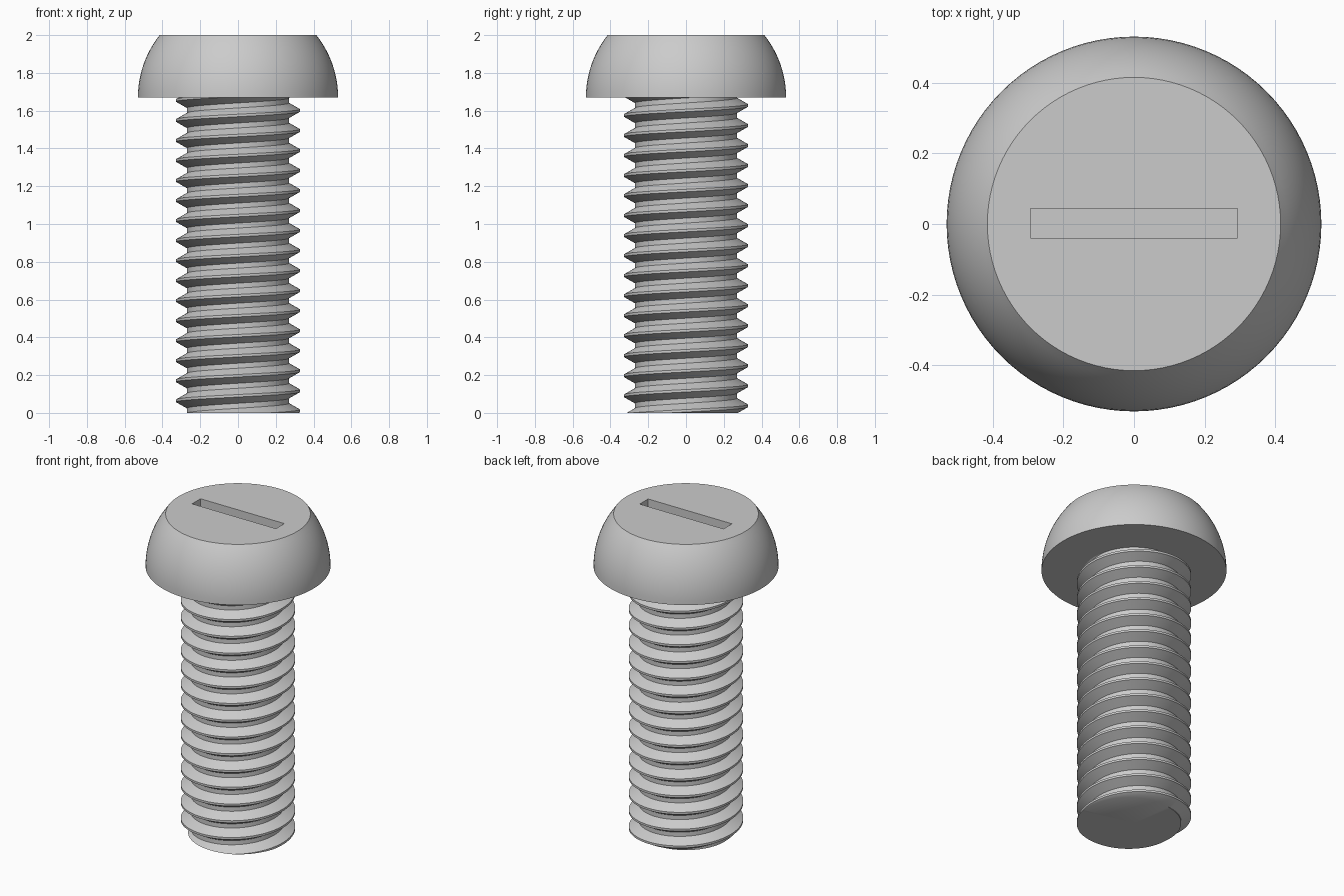
import bpy
import bmesh
import math

cube = bpy.data.objects.get("Cube")
if cube:
    bpy.data.objects.remove(cube, do_unlink=True)

HEAD_Z, TOP_Z, HEAD_R = 1.67, 2.0, 0.53
PITCH, CREST_R, ROOT_R = 0.106, 0.328, 0.27
SEGMENTS, TURNS = 96, 20
PHASE = math.radians(-38)

steel = bpy.data.materials.new("grey steel")
steel.use_nodes = True
colour = (0.6, 0.6, 0.6, 1)
steel.diffuse_color = colour
steel.node_tree.nodes["Principled BSDF"].inputs["Base Color"].default_value = colour


def make_object(name, bm):
    bmesh.ops.recalc_face_normals(bm, faces=bm.faces[:])
    mesh = bpy.data.meshes.new(name)
    bm.to_mesh(mesh)
    bm.free()
    mesh.materials.append(steel)
    obj = bpy.data.objects.new(name, mesh)
    bpy.context.collection.objects.link(obj)
    return obj


def activate(obj):
    bpy.ops.object.select_all(action="DESELECT")
    obj.select_set(True)
    bpy.context.view_layer.objects.active = obj


def cut_and_cap(bm, z, direction):
    """Trim everything beyond z and close the opening with a flat fan."""
    cut = bmesh.ops.bisect_plane(
        bm, geom=bm.verts[:] + bm.edges[:] + bm.faces[:], dist=1e-6,
        plane_co=(0, 0, z), plane_no=(0, 0, direction), clear_outer=True)
    rim = [e for e in cut["geom_cut"] if isinstance(e, bmesh.types.BMEdge)]
    centre = bm.verts.new((0, 0, z))
    for edge in rim:
        bm.faces.new((edge.verts[0], edge.verts[1], centre))


# Threaded shank: a truncated V profile swept along a right-handed helix
profile = [(CREST_R, -1 / 16), (CREST_R, 1 / 16), (ROOT_R, 3 / 8), (ROOT_R, 5 / 8)]
bm = bmesh.new()
rows = []
for step in range(TURNS * SEGMENTS + 1):
    turn = step / SEGMENTS
    angle = PHASE + math.tau * turn
    rows.append([bm.verts.new((r * math.cos(angle), r * math.sin(angle),
                               PITCH * (turn - 2 + offset)))
                 for r, offset in profile])
for i in range(len(rows) - 1):
    here, ahead = list(rows[i]), list(rows[i + 1])
    if i + 1 + SEGMENTS < len(rows):
        here.append(rows[i + SEGMENTS][0])
        ahead.append(rows[i + 1 + SEGMENTS][0])
    for k in range(len(here) - 1):
        bm.faces.new((here[k], ahead[k], ahead[k + 1], here[k + 1]))
cut_and_cap(bm, 0, -1)
cut_and_cap(bm, HEAD_Z + 0.01, 1)
shank = make_object("threaded_shank", bm)

# Head: a hemisphere cut off flat at the top
bm = bmesh.new()
top_angle = math.asin((TOP_Z - HEAD_Z) / HEAD_R)
rings = []
for i in range(13):
    a = top_angle * i / 12
    rings.append([bm.verts.new((HEAD_R * math.cos(a) * math.cos(t),
                                HEAD_R * math.cos(a) * math.sin(t),
                                HEAD_Z + HEAD_R * math.sin(a)))
                  for t in (math.tau * j / SEGMENTS for j in range(SEGMENTS))])
for low, high in zip(rings, rings[1:]):
    for j in range(SEGMENTS):
        n = (j + 1) % SEGMENTS
        bm.faces.new((low[j], low[n], high[n], high[j]))
bm.faces.new(rings[0][::-1])
bm.faces.new(rings[-1])
head = make_object("head", bm)

# Driver slot cut into the head
bm = bmesh.new()
bmesh.ops.create_cube(bm, size=1)
cutter = make_object("slot_cutter", bm)
cutter.scale = (0.586, 0.084, 0.26)
cutter.location = (0, 0.002, TOP_Z)
cutter.hide_render = True
bpy.context.view_layer.update()
slot = head.modifiers.new("slot", "BOOLEAN")
slot.operation = "DIFFERENCE"
slot.solver = "EXACT"
slot.object = cutter
activate(head)
bpy.ops.object.modifier_apply(modifier=slot.name)
bpy.data.objects.remove(cutter, do_unlink=True)

# Smooth curved surfaces, crisp edges
for obj in (shank, head):
    activate(obj)
    bpy.ops.object.shade_smooth_by_angle(angle=math.radians(30))
